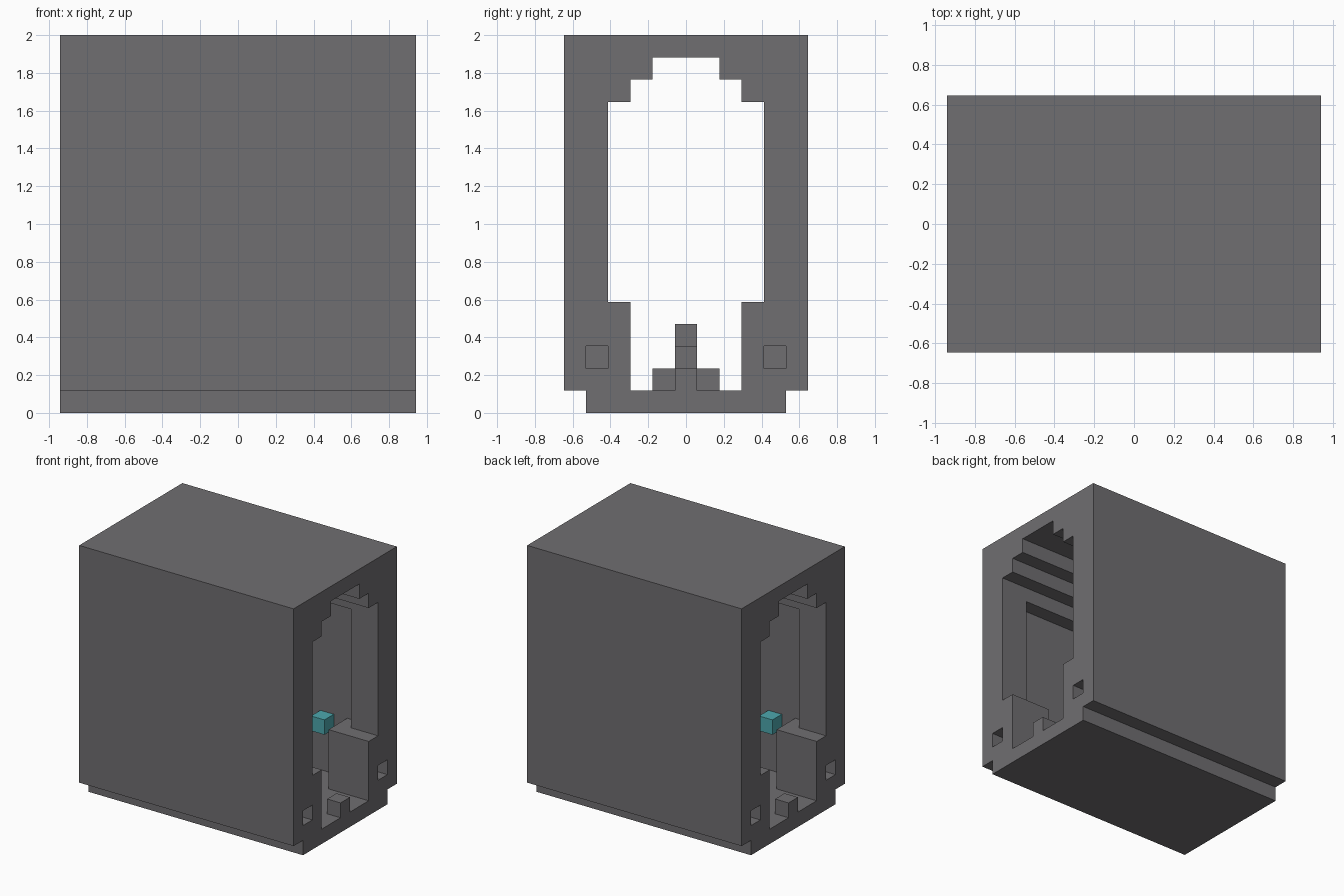
import bpy, bmesh
from mathutils import Vector

U = 2 / 17  # one building block

old = bpy.data.objects.get("Cube")
if old:
    bpy.data.objects.remove(old, do_unlink=True)


def material(name, color):
    m = bpy.data.materials.new(name)
    m.use_nodes = True
    m.diffuse_color = color
    bsdf = next(n for n in m.node_tree.nodes if n.type == 'BSDF_PRINCIPLED')
    bsdf.inputs["Base Color"].default_value = color
    return m


stone = material("dark grey stone", (0.162, 0.156, 0.165, 1))
teal = material("teal crystal", (0.075, 0.39, 0.42, 1))


def prism(name, profile, x0, x1, mat=stone):
    """Extrude a (y, z) outline along x, in block units."""
    bm = bmesh.new()
    face = bm.faces.new([bm.verts.new((x0 * U, y * U, z * U)) for y, z in profile])
    out = bmesh.ops.extrude_face_region(bm, geom=[face])
    moved = [v for v in out["geom"] if isinstance(v, bmesh.types.BMVert)]
    bmesh.ops.translate(bm, verts=moved, vec=Vector(((x1 - x0) * U, 0, 0)))
    bmesh.ops.recalc_face_normals(bm, faces=bm.faces)
    mesh = bpy.data.meshes.new(name)
    bm.to_mesh(mesh)
    bm.free()
    mesh.materials.append(mat)
    ob = bpy.data.objects.new(name, mesh)
    bpy.context.collection.objects.link(ob)
    return ob


def box(name, x0, x1, y0, y1, z0, z1, mat=stone):
    return prism(name, [(y0, z0), (y1, z0), (y1, z1), (y0, z1)], x0, x1, mat)


def carve(target, cutter):
    mod = target.modifiers.new("cut", 'BOOLEAN')
    mod.operation = 'DIFFERENCE'
    mod.solver = 'EXACT'
    mod.object = cutter
    cutter.hide_render = True
    bpy.context.view_layer.update()
    graph = bpy.context.evaluated_depsgraph_get()
    mesh = bpy.data.meshes.new_from_object(target.evaluated_get(graph))
    target.modifiers.clear()
    target.data = mesh
    bpy.data.objects.remove(cutter, do_unlink=True)


# Foundation slab and outer shell
box("foundation", -8, 8, -4.5, 4.5, 0, 1)
shell = box("shell", -8, 8, -5.5, 5.5, 1, 17)

# Stepped archway running right through
half = [(2.5, 0), (2.5, 5), (3.5, 5), (3.5, 14), (2.5, 14), (2.5, 15), (1.5, 15), (1.5, 16)]
arch = half + [(-y, z) for y, z in reversed(half)]
carve(shell, prism("arch_cutter", arch, -9, 9))

# Wider room inside, in two levels
carve(shell, box("lower_room_cutter", -5, 5, -4.5, 4.5, 0, 5.5))
carve(shell, box("upper_room_cutter", -6, 6, -4.5, 4.5, 5, 13))

# Small square sockets and threshold blocks at both ends
for s in (-1, 1):
    xa, xb = sorted((7 * s, 9 * s))
    for y in (-4, 4):
        carve(shell, box("socket_cutter", xa, xb, y - 0.5, y + 0.5, 2, 3))
    xa, xb = sorted((7 * s, 8 * s))
    box("threshold_block", xa, xb, -0.5, 0.5, 1, 2)

# Crystals on the side walls of the room
for sx in (-1, 1):
    for sy in (-1, 1):
        xa, xb = sorted((3 * sx, 4 * sx))
        ya, yb = sorted((3.5 * sy, 4.5 * sy))
        box("wall_crystal", xa, xb, ya, yb, 4, 5, teal)

# Stepped pedestal in the middle of the room
box("pedestal_base", -1, 1, -1.5, 1.5, 1, 2)
box("pedestal_step", -2, 2, -0.5, 0.5, 1, 3)
box("pedestal_top", -1, 1, -0.5, 0.5, 3, 4)
